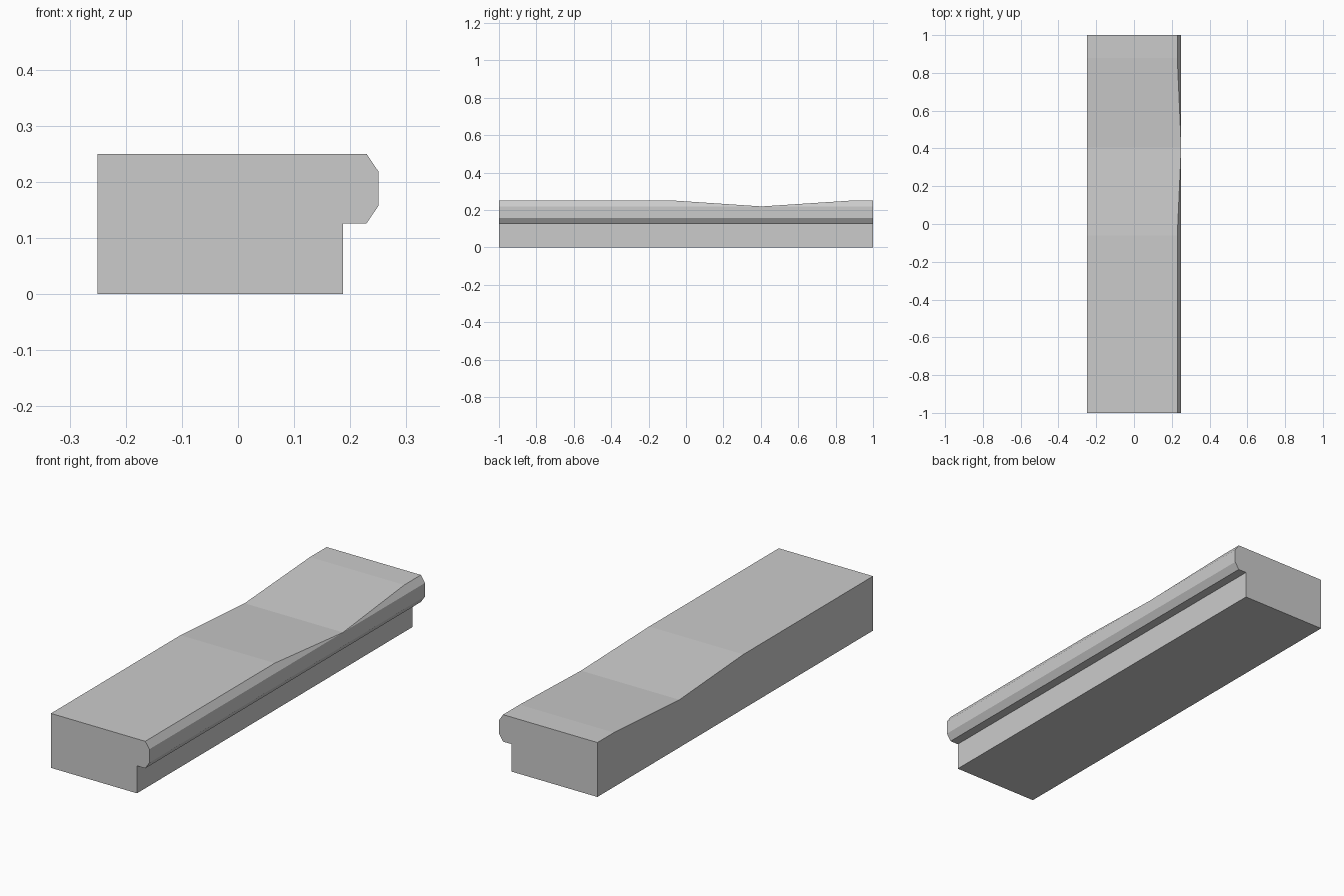
import bpy
import bmesh
import math

if "Cube" in bpy.data.objects:
    bpy.data.objects.remove(bpy.data.objects["Cube"])

# Worn step: nosed cross-section lofted along y, with a shallow dip in the tread
LIP_X, TOP_X = 0.25, 0.229
LIP_Z, TOP_Z = 0.219, 0.25
stations = [(-1.0, TOP_Z), (-0.06, TOP_Z), (0.405, LIP_Z), (0.88, TOP_Z), (1.0, TOP_Z)]


def section(top):
    """Front profile, with the upper bevel trimmed at the given tread height."""
    bevel_x = LIP_X - (LIP_X - TOP_X) * (top - LIP_Z) / (TOP_Z - LIP_Z)
    return [(-0.25, 0), (0.187, 0), (0.187, 0.126), (TOP_X, 0.126),
            (LIP_X, 0.157), (LIP_X, LIP_Z), (bevel_x, top), (-0.25, top)]


bm = bmesh.new()
rings = [[bm.verts.new((x, y, z)) for x, z in section(top)] for y, top in stations]

# Skin between neighbouring sections
for a, b in zip(rings, rings[1:]):
    n = len(a)
    for i in range(n):
        j = (i + 1) % n
        bm.faces.new((a[i], a[j], b[j], b[i]))

# End caps
bm.faces.new(rings[0])
bm.faces.new(rings[-1])

# Close the bevel where the dip reaches the lip, and merge coplanar faces
bmesh.ops.remove_doubles(bm, verts=bm.verts, dist=1e-5)
bmesh.ops.recalc_face_normals(bm, faces=bm.faces)
bmesh.ops.dissolve_limit(bm, angle_limit=math.radians(0.5), verts=bm.verts, edges=bm.edges)

mesh = bpy.data.meshes.new("worn_step")
bm.to_mesh(mesh)
bm.free()
step = bpy.data.objects.new("worn_step", mesh)
bpy.context.collection.objects.link(step)
